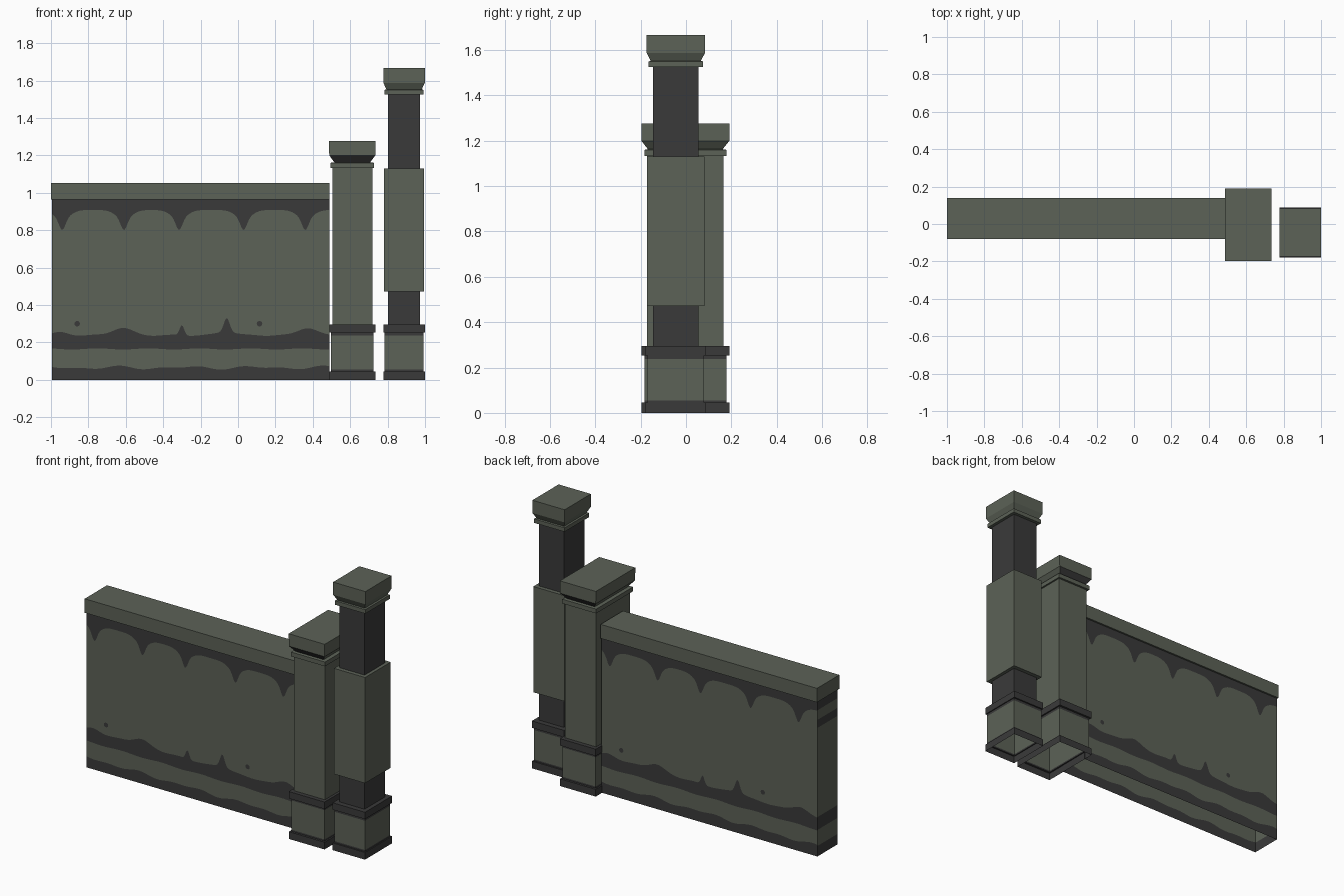
import bpy, bmesh, math

if "Cube" in bpy.data.objects:
    bpy.data.objects.remove(bpy.data.objects["Cube"])


def material(name, rgb):
    m = bpy.data.materials.new(name)
    m.diffuse_color = (*rgb, 1)
    m.use_nodes = True
    m.node_tree.nodes["Principled BSDF"].inputs["Base Color"].default_value = m.diffuse_color
    return m


MATS = [material("grey_green_stone", (0.107, 0.122, 0.095)),
        material("dark_grime", (0.042, 0.042, 0.042))]
LIGHT, DARK = 0, 1


def finish(name, bm):
    me = bpy.data.meshes.new(name)
    bm.to_mesh(me)
    bm.free()
    for m in MATS:
        me.materials.append(m)
    ob = bpy.data.objects.new(name, me)
    bpy.context.collection.objects.link(ob)
    return ob


def loft(name, cx, cy, rings):
    """Rectangular rings (half x, half y, z, colour of the span above), open at the bottom."""
    bm = bmesh.new()
    loops = []
    for hx, hy, z, _ in rings:
        loops.append([bm.verts.new((cx + sx * hx, cy + sy * hy, z))
                      for sx, sy in ((-1, -1), (1, -1), (1, 1), (-1, 1))])
    for a, b, ring in zip(loops, loops[1:], rings):
        for i in range(4):
            j = (i + 1) % 4
            f = bm.faces.new((a[i], a[j], b[j], b[i]))
            # value 2: dark on front and back only
            f.material_index = ring[3] if ring[3] < 2 else (DARK if i in (0, 2) else LIGHT)
    bm.faces.new(loops[-1]).material_index = LIGHT
    return finish(name, bm)


def base(fx, fy, bx, by):
    """Foot, plinth and dark moulding shared by both pillars."""
    return [(fx, fy, 0, DARK), (fx, fy, 0.045, DARK), (bx, by, 0.045, DARK),
            (bx, by, 0.055, LIGHT), (bx, by, 0.237, DARK), (bx, by, 0.252, DARK),
            (fx, fy, 0.252, DARK), (fx, fy, 0.295, DARK)]


# Wide pillar at the end of the wall
loft("wide_pillar", 0.611, -0.003, base(0.123, 0.194, 0.114, 0.181) + [
    (0.107, 0.168, 0.295, LIGHT), (0.107, 0.168, 1.133, LIGHT),
    (0.117, 0.181, 1.133, LIGHT), (0.117, 0.181, 1.16, LIGHT),
    (0.096, 0.165, 1.163, 2), (0.123, 0.194, 1.2, LIGHT),
    (0.124, 0.194, 1.277, LIGHT)])

# Tall gate post with a pale sleeve around a dark shaft
loft("gate_post", 0.888, -0.045, base(0.111, 0.133, 0.105, 0.124) + [
    (0.086, 0.101, 0.295, DARK), (0.086, 0.101, 0.472, LIGHT),
    (0.107, 0.126, 0.472, LIGHT), (0.107, 0.126, 1.13, LIGHT),
    (0.086, 0.101, 1.13, DARK), (0.086, 0.101, 1.525, LIGHT),
    (0.105, 0.121, 1.525, LIGHT), (0.105, 0.121, 1.55, LIGHT),
    (0.094, 0.110, 1.552, LIGHT), (0.111, 0.129, 1.588, LIGHT),
    (0.111, 0.129, 1.667, LIGHT)])

# Wall panel
X0, X1, Y0, Y1, TOP = -0.995, 0.49, -0.069, 0.129, 0.966


def bump(x, c, w):
    return math.exp(-((x - c) / w) ** 2)


def bands(x):
    """Heights where the colour changes, from the ground to the coping."""
    foot = 0.065 + 0.006 * math.sin(17 * x) + 0.005 * math.sin(29 * x + 1)
    low = 0.165 + 0.003 * math.sin(23 * x)
    mid = 0.238 + 0.003 * math.sin(31 * x)
    for c, w, h in ((-0.95, 0.06, 0.015), (-0.62, 0.075, 0.04), (-0.3, 0.017, 0.055),
                    (-0.06, 0.022, 0.075), (-0.06, 0.07, 0.02), (0.37, 0.07, 0.04)):
        mid += h * bump(x, c, w)
    drip = 0.908
    for c in (-0.94, -0.61, -0.315, 0.03, 0.36):
        drip -= 0.06 * bump(x, c, 0.024) + 0.047 * bump(x, c, 0.06)
    return [0, foot, low, mid, drip, TOP]


def strip(bm, columns):
    """Columns of points joined into faces, dark and light in turn from the top."""
    cols = [[bm.verts.new(p) for p in c] for c in columns]
    for a, b in zip(cols, cols[1:]):
        n = len(a)
        for k in range(n - 1):
            f = bm.faces.new((a[k], b[k], b[k + 1], a[k + 1]))
            f.material_index = DARK if (n - 2 - k) % 2 == 0 else LIGHT


bm = bmesh.new()
N = 180
xs = [X0 + (X1 - X0) * i / N for i in range(N + 1)]
strip(bm, [[(x, Y0, z) for z in bands(x)] for x in xs])
# The back carries the same pattern turned half round
strip(bm, [[(X0 + X1 - x, Y1, z) for z in bands(x)] for x in xs])
# Ends
end = [0, 0.065, 0.165, 0.245, 0.80, 0.85, 0.91, TOP]
strip(bm, [[(X0, y, z) for z in end] for y in (Y1, Y0)])
strip(bm, [[(X1, y, z) for z in end] for y in (Y0, Y1)])
finish("wall_panel", bm)

# Coping along the top of the wall
bm = bmesh.new()
bmesh.ops.create_cube(bm, size=1)
for v in bm.verts:
    v.co = (-0.255 + v.co.x * 1.49, 0.03 + v.co.y * 0.22, 1.0085 + v.co.z * 0.087)
finish("wall_coping", bm)

# Small grime spots on both wall faces
for n, (x, z) in enumerate(((-0.86, 0.3), (0.115, 0.3))):
    for side, px, y, d in (("front", x, Y0, -0.001), ("back", X0 + X1 - x, Y1, 0.001)):
        bm = bmesh.new()
        pts = [bm.verts.new((px + 0.015 * math.cos(a * math.pi / 5), y + d,
                             z + 0.015 * math.sin(a * math.pi / 5))) for a in range(10)]
        f = bm.faces.new(pts if d < 0 else pts[::-1])
        f.material_index = DARK
        f.normal_update()
        finish(f"grime_spot_{side}_{n}", bm)
